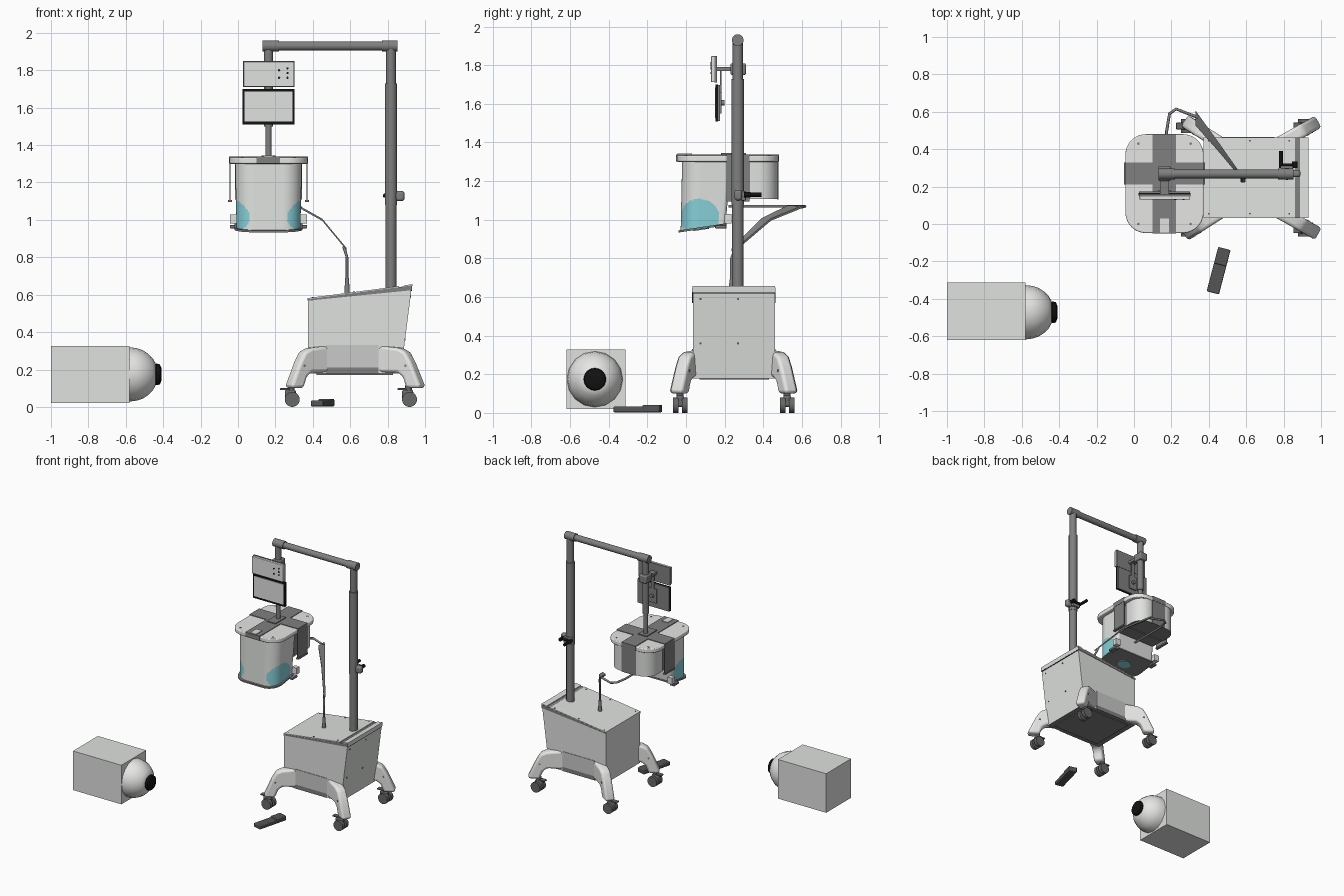
import bpy, bmesh, math
from mathutils import Vector, Matrix

if "Cube" in bpy.data.objects:
    bpy.data.objects.remove(bpy.data.objects["Cube"])


def material(name, r, g, b):
    m = bpy.data.materials.new(name)
    m.diffuse_color = (r, g, b, 1)
    m.use_nodes = True
    m.node_tree.nodes["Principled BSDF"].inputs["Base Color"].default_value = m.diffuse_color
    return m


LIGHT = material("light grey", .74, .76, .74)
WHITE = material("off white", .79, .80, .78)
SOFT = material("soft grey", .58, .59, .58)
MID = material("mid grey", .215, .215, .215)
CASTER = material("caster grey", .14, .14, .14)
DARK = material("dark grey", .09, .09, .09)
BLACK = material("black", .006, .006, .006)
TEAL = material("teal", .24, .63, .69)


def finish(name, bm, mats, bevel=0, smooth=True):
    bmesh.ops.recalc_face_normals(bm, faces=bm.faces[:])
    me = bpy.data.meshes.new(name)
    bm.to_mesh(me)
    bm.free()
    ob = bpy.data.objects.new(name, me)
    bpy.context.collection.objects.link(ob)
    for m in (mats if isinstance(mats, (list, tuple)) else [mats]):
        me.materials.append(m)
    if bevel:
        b = ob.modifiers.new("bevel", 'BEVEL')
        b.width, b.segments, b.limit_method = bevel, 3, 'ANGLE'
    if smooth:
        bpy.ops.object.select_all(action='DESELECT')
        ob.select_set(True)
        bpy.context.view_layer.objects.active = ob
        bpy.ops.object.shade_smooth_by_angle(angle=math.radians(35))
    return ob


def box(name, x0, x1, y0, y1, z0, z1, mat, bevel=0):
    bm = bmesh.new()
    bmesh.ops.create_cube(bm, size=1, matrix=Matrix.Translation(
        ((x0 + x1) / 2, (y0 + y1) / 2, (z0 + z1) / 2)) @ Matrix.Diagonal((x1 - x0, y1 - y0, z1 - z0, 1)))
    return finish(name, bm, mat, bevel)


def tube(name, a, b, r, mat, r2=None, seg=24):
    a, b = Vector(a), Vector(b)
    d = b - a
    bm = bmesh.new()
    bmesh.ops.create_cone(bm, cap_ends=True, segments=seg, radius1=r, radius2=r if r2 is None else r2,
                          depth=d.length, matrix=Matrix.Translation((a + b) / 2)
                          @ d.to_track_quat('Z', 'Y').to_matrix().to_4x4())
    return finish(name, bm, mat)


def loft(name, rings, mats, rule=None, bevel=0):
    bm = bmesh.new()
    rows = [[bm.verts.new(p) for p in r] for r in rings]
    n = len(rows[0])
    for a, b in zip(rows, rows[1:]):
        for i in range(n):
            bm.faces.new((a[i], a[(i + 1) % n], b[(i + 1) % n], b[i]))
    bm.faces.new(rows[0])
    bm.faces.new(rows[-1])
    bmesh.ops.recalc_face_normals(bm, faces=bm.faces[:])
    if rule:
        for f in bm.faces:
            f.normal_update()
            f.material_index = rule(f)
    return finish(name, bm, mats, bevel)


def prism(name, prof, y0, y1, mats, rule=None, bevel=0):
    return loft(name, [[(x, y, z) for x, z in prof] for y in (y0, y1)], mats, rule, bevel)


def outline(x0, x1, y0, y1, rf, rb, step=.5):
    """Rounded rectangle; rf rounds the front corners, rb the back ones."""
    pts = []
    for cx, cy, r, a0 in ((x1 - rf, y0 + rf, rf, -90), (x1 - rb, y1 - rb, rb, 0),
                          (x0 + rb, y1 - rb, rb, 90), (x0 + rf, y0 + rf, rf, 180)):
        k = 18 if r > .05 else 4
        pts += [Vector((cx + r * math.cos(math.radians(a0 + 90 * i / k)),
                        cy + r * math.sin(math.radians(a0 + 90 * i / k)))) for i in range(k + 1)]
    out = []
    for p, q in zip(pts, pts[1:] + pts[:1]):
        m = max(1, round((q - p).length / step))
        out += [p.lerp(q, i / m) for i in range(m)]
    return out


def under(f):
    return 1 if f.normal.z < -.8 else 0


# Box with a round camera eye
box("camera_box", -1, -.58, -.62, -.312, .02, .327, LIGHT)
eye = [(-.60, .146), (-.57, .144), (-.54, .140), (-.51, .130), (-.48, .110), (-.455, .085), (-.44, .058)]
pupil = [(-.45, .05), (-.435, .058), (-.418, .054), (-.41, .035)]
for nm, prof, mat, s in (("eye_ball", eye, WHITE, 16), ("eye_pupil", pupil, BLACK, 24)):
    loft(nm, [[(x, -.472 + r * math.cos(2 * math.pi * i / s), .174 + r * math.sin(2 * math.pi * i / s))
               for i in range(s)] for x, r in prof], mat)

# Foot pedal, two blocks turned about its centre
for nm, y0, y1, h in (("pedal_base", -.125, .04, .034), ("pedal_plate", .03, .12, .042)):
    ob = box(nm, -.034, .034, y0, y1, .003, h, DARK, .006)
    ob.location = (.453, -.247, 0)
    ob.rotation_euler.z = math.radians(-14.7)

# Cart body and sloping lid
Y0, Y1, YC = .035, .46, .247
prism("cart_body", [(.375, .178), (.87, .178), (.927, .625), (.375, .568)], Y0, Y1, [LIGHT, MID], under)
prism("lid_edge", [(.372, .568), (.93, .624), (.932, .650), (.372, .576)], Y0 - .003, Y1 + .003, [MID, LIGHT],
      lambda f: 1 if abs(f.normal.x) > .8 else 0)
prism("lid_top", [(.372, .576), (.862, .6405), (.862, .646), (.372, .582)], Y0 - .002, Y1 + .002, LIGHT)
prism("lid_handle", [(.888, .644), (.932, .650), (.932, .656), (.888, .650)], Y0 - .002, Y1 + .002, LIGHT)
box("lid_seam", .922, .929, Y0, Y1, .619, .625, BLACK)
for y in (Y0 - .004, Y1):
    box("base_trim", .47, .75, y, y + .004, .178, .210, MID)
    box("base_panel", .47, .75, y, y + .004, .210, .330, SOFT)
box("bottom_tray", .42, .83, .07, .43, .172, .179, MID)
for y in (.075, .27):
    for z in (.36, .59):
        x = .87 + (z - .18) * .127
        tube("side_screw", (x - .005, y, z), (x + .003, y, z), .006, DARK, seg=10)
for x in (.40, .62, .83):
    for y in (.055, .445):
        z = .582 + (x - .372) * .133
        tube("lid_screw", (x, y, z - .005), (x, y, z + .002), .005, DARK, seg=10)

# Arched legs with swivel casters, mirrored front to back
for sy in (-1, 1):
    for root, foot, wheel in (((.49, -.165), (.27, -.305), (.285, -.277)),
                              ((.745, -.165), (.985, -.30), (.912, -.277))):
        a = Vector((root[0], YC - sy * root[1], 0))
        b = Vector((foot[0], YC - sy * foot[1], 0))
        d = b - a
        L = d.length
        side = Vector((-d.y, d.x, 0)).normalized()
        prof = [(0, .185), (0, .33), (.52 * L, .315), (.68 * L, .295), (.80 * L, .24), (L, .12), (L, .10),
                (.70 * L, .10), (.62 * L, .16), (.50 * L, .185)]
        loft("leg", [[a + d.normalized() * s + side * w + Vector((0, 0, z)) for s, z in prof]
                     for w in (-.036, .036)], WHITE, bevel=.018)
        wx, wy = wheel[0], YC - sy * wheel[1]
        tube("caster_stem", (wx, wy, .06), (wx, wy, .115), .018, CASTER)
        box("caster_fork", wx - .035, wx + .025, wy - .02, wy + .02, .03, .092, CASTER, .012)
        for o in (-.024, .024):
            tube("caster_wheel", (wx + .005, wy + o - .014, .04), (wx + .005, wy + o + .014, .04), .04, CASTER)
        box("caster_pedal", wx - .06, wx - .01, wy - .018, wy + .018, .09, .1, CASTER, .004)
        tube("leg_bolt", b - d * .3 + side * -.038 + Vector((0, 0, .22)),
             b - d * .3 + side * .038 + Vector((0, 0, .22)), .007, MID, seg=12)

# Column, overhead arm and hanging post
CX, CY, PX = .818, .268, .163
tube("column_lower", (CX, CY, .60), (CX, CY, 1.09), .029, MID)
tube("column_middle", (CX, CY, 1.08), (CX, CY, 1.73), .032, MID)
tube("column_upper", (CX, CY, 1.72), (CX, CY, 1.93), .026, MID)
tube("overhead_arm", (.14, CY, 1.93), (.84, CY, 1.93), .024, MID)
tube("arm_joint", (.13, CY, 1.93), (.22, CY, 1.93), .030, MID)
tube("arm_joint", (.77, CY, 1.93), (.853, CY, 1.93), .030, MID)
tube("hanging_post", (PX, CY, 1.50), (PX, CY, 1.93), .024, MID)
tube("hanging_rod", (PX, CY, 1.33), (PX, CY, 1.51), .017, MID)

# Column clamp and crank
box("clamp_knob", .84, .89, .25, .29, 1.10, 1.155, MID, .014)
tube("crank_shaft", (.87, .315, 1.13), (.78, .315, 1.13), .009, BLACK)
tube("crank_arm", (.785, .30, 1.13), (.785, .39, 1.13), .011, BLACK)
tube("crank_grip", (.86, .30, 1.13), (.86, .335, 1.13), .014, BLACK)
box("crank_mount", .785, .85, .285, .31, 1.10, 1.15, MID, .005)

# Control panel and screen with brackets
box("panel_front", .03, .30, .130, .150, 1.712, 1.847, LIGHT, .004)
box("panel_back", .028, .302, .148, .160, 1.710, 1.849, MID)
box("screen_frame", .025, .302, .153, .166, 1.510, 1.700, BLACK)
box("screen_face", .036, .291, .149, .154, 1.527, 1.686, LIGHT)
box("screen_back", .027, .300, .165, .175, 1.512, 1.698, MID)
for x, z in ((.22, 1.80), (.22, 1.76), (.265, 1.81), (.265, 1.785), (.265, 1.76)):
    tube("panel_socket", (x, .127, z), (x, .132, z), .006, BLACK, seg=12)
box("panel_bracket", .14, .186, .16, .26, 1.77, 1.79, MID)
box("post_clamp", .13, .196, .23, .31, 1.75, 1.81, MID, .008)
box("screen_mount", .13, .196, .175, .183, 1.55, 1.66, MID)
tube("screen_knob", (PX, .18, 1.605), (PX, .20, 1.605), .014, MID)
box("screen_stem", .15, .176, .175, .183, 1.66, 1.78, MID)


# Pod: front shell with teal corner patches on a sloping underside
def floor(y):
    return .945 + (y + .03) * .15


def patch(f):
    c = f.calc_center_median()
    if f.normal.z < -.7:
        return 2
    e = ((.178 - abs(c.x - PX)) / .145) ** 2 + ((c.y - .066) / .107) ** 2 + ((c.z - 1.013) / .095) ** 2
    return 1 if e < 1 else 0


base = outline(-.015, .341, -.02, .235, .10, .02, .007)
rows = []
for i in range(61):
    t = i / 60
    rows.append([(PX + (p.x - PX) * (1 - .04 * t), y, 1.305 + (floor(y) - 1.305) * t)
                 for p in base for y in [.235 + (p.y - .235) * (1 + .03 * t) - .03 * t * (p.y + .02) / .255]])
loft("pod_front_shell", rows, [LIGHT, TEAL, MID], patch)
rim = outline(-.02, .346, -.04, .21, .10, .02)
loft("pod_bottom_plate", [[(p.x, p.y, floor(p.y) + o) for p in rim] for o in (-.010, .001)], MID)
loft("pod_window", [[(PX + .055 * math.cos(k * math.pi / 16), .08 + .04 * math.sin(k * math.pi / 16),
                      floor(.08 + .04 * math.sin(k * math.pi / 16)) + o) for k in range(32)]
                    for o in (-.014, -.009)], TEAL)

# Pod rear shell, core, top and straps
back = outline(-.015, .341, .30, .475, .02, .10)
loft("pod_rear_shell", [[(p.x, p.y, z) for p in back] for z in (1.108, 1.305)], [LIGHT, MID], under)
box("pod_core", 0, .326, .20, .32, 1.10, 1.30, MID)
top = outline(-.046, .372, -.048, .48, .11, .11)
loft("pod_top", [[(p.x, p.y, z) for p in top] for z in (1.300, 1.333)], WHITE, bevel=.006)
box("strap_lengthwise", .10, .224, -.051, .482, 1.302, 1.338, MID)
box("strap_crosswise", -.048, .374, .21, .33, 1.302, 1.338, MID)
box("strap_rear", .10, .224, .472, .480, 1.105, 1.305, MID)
box("top_latch", .138, .188, -.045, .03, 1.337, 1.343, LIGHT)
box("collar_block", .125, .2, .18, .31, 1.33, 1.345, MID)
for s in (-1, 1):
    c = PX + s * .206
    box("strap_side", c - .003, c + .003, .21, .33, 1.10, 1.305, MID)
    box("strap_foot", c - .010, c + .010, .21, .33, 1.095, 1.106, MID)
    c = PX + s * .187
    box("lower_lug", c - .02, c + .02, .20, .235, .980, 1.03, LIGHT)
    box("lower_wing", c - .02, c + .02, .15, .21, .955, .972, MID, .004)
    for y in (.0, .43):
        tube("top_screw", (PX + s * .14, y, 1.325), (PX + s * .14, y, 1.335), .007, MID, seg=12)

# Cable from the pod, a flat tapering ribbon, and the cable into the lid
for path in ([(.175, .22, 1.07, .8), (.175, .50, 1.07, .8), (.19, .59, 1.07, .8), (.225, .615, 1.068, .8),
              (.34, .57, 1.065, .8)], [(.565, .26, .857, .8), (.583, .235, .80, .7), (.583, .235, .60, .7)]):
    cu = bpy.data.curves.new("cable", 'CURVE')
    cu.dimensions, cu.bevel_depth, cu.bevel_resolution, cu.use_fill_caps = '3D', .01, 3, True
    sp = cu.splines.new('POLY')
    sp.points.add(len(path) - 1)
    for p, (x, y, z, r) in zip(sp.points, path):
        p.co, p.radius = (x, y, z, 1), r
    cu.materials.append(MID)
    bpy.context.collection.objects.link(bpy.data.objects.new("cable", cu))
loft("cable_ribbon", [[(x, y + w, z), (x, y - w, z), (x, y - w, z + .012), (x, y + w, z + .012)]
                      for x, y, z, w in ((.33, .565, 1.062, .04), (.45, .415, .995, .025), (.58, .245, .838, .01))], MID)
tube("cable_plug", (.583, .235, .60), (.583, .235, .69), .015, MID, .01)
